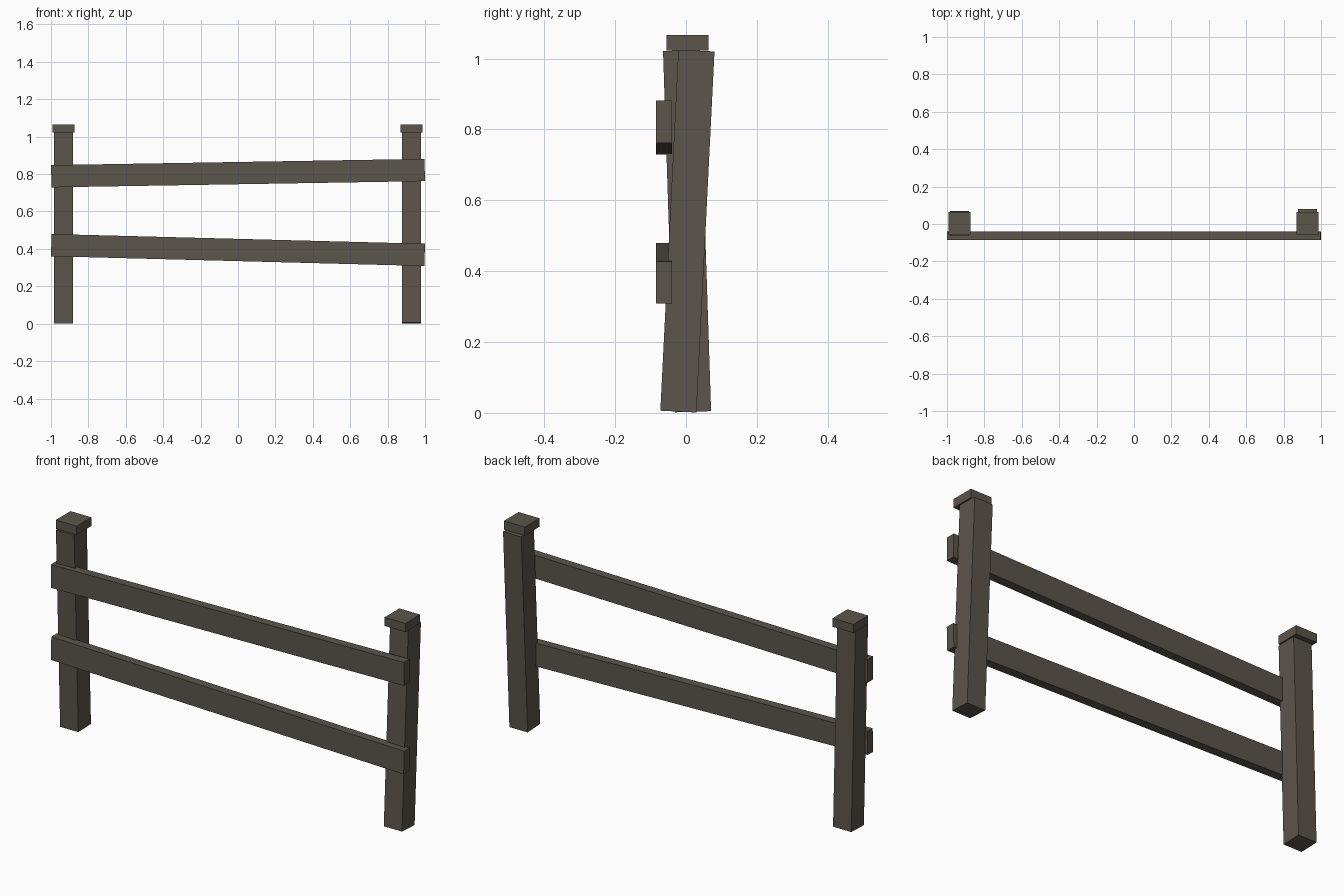
import bpy
import math
from mathutils import Matrix, Vector

if "Cube" in bpy.data.objects:
    bpy.data.objects.remove(bpy.data.objects["Cube"])

wood = bpy.data.materials.new("weathered_wood")
wood.diffuse_color = (0.105, 0.090, 0.070, 1)
wood.use_nodes = True
wood.node_tree.nodes["Principled BSDF"].inputs["Base Color"].default_value = wood.diffuse_color


def box(name, size, center, rx=0.0, ry=0.0):
    """Box of given size, tilted about its own centre."""
    bpy.ops.mesh.primitive_cube_add(size=1)
    ob = bpy.context.object
    ob.name = name
    rot = Matrix.Rotation(rx, 4, 'X') @ Matrix.Rotation(ry, 4, 'Y')
    ob.data.transform(Matrix.Translation(Vector(center)) @ rot @ Matrix.Diagonal((*size, 1)))
    ob.data.materials.append(wood)
    return ob


# Posts lean slightly forward / backward, each with a level cap
for side, x, y, lean in (("left", -0.933, 0.003, 0.033), ("right", 0.927, 0.004, -0.050)):
    box(side + "_post", (0.103, 0.102, 1.02), (x, y, 0.513), rx=lean)
    box(side + "_post_cap", (0.118, 0.119, 0.044), (x, 0.004, 1.044))

# Crooked rails nailed to the front of the posts
for name, z, drop in (("upper_rail", 0.805, -0.0167), ("lower_rail", 0.394, 0.026)):
    box(name, (1.997, 0.045, 0.119), (0, -0.0625, z), ry=drop)
